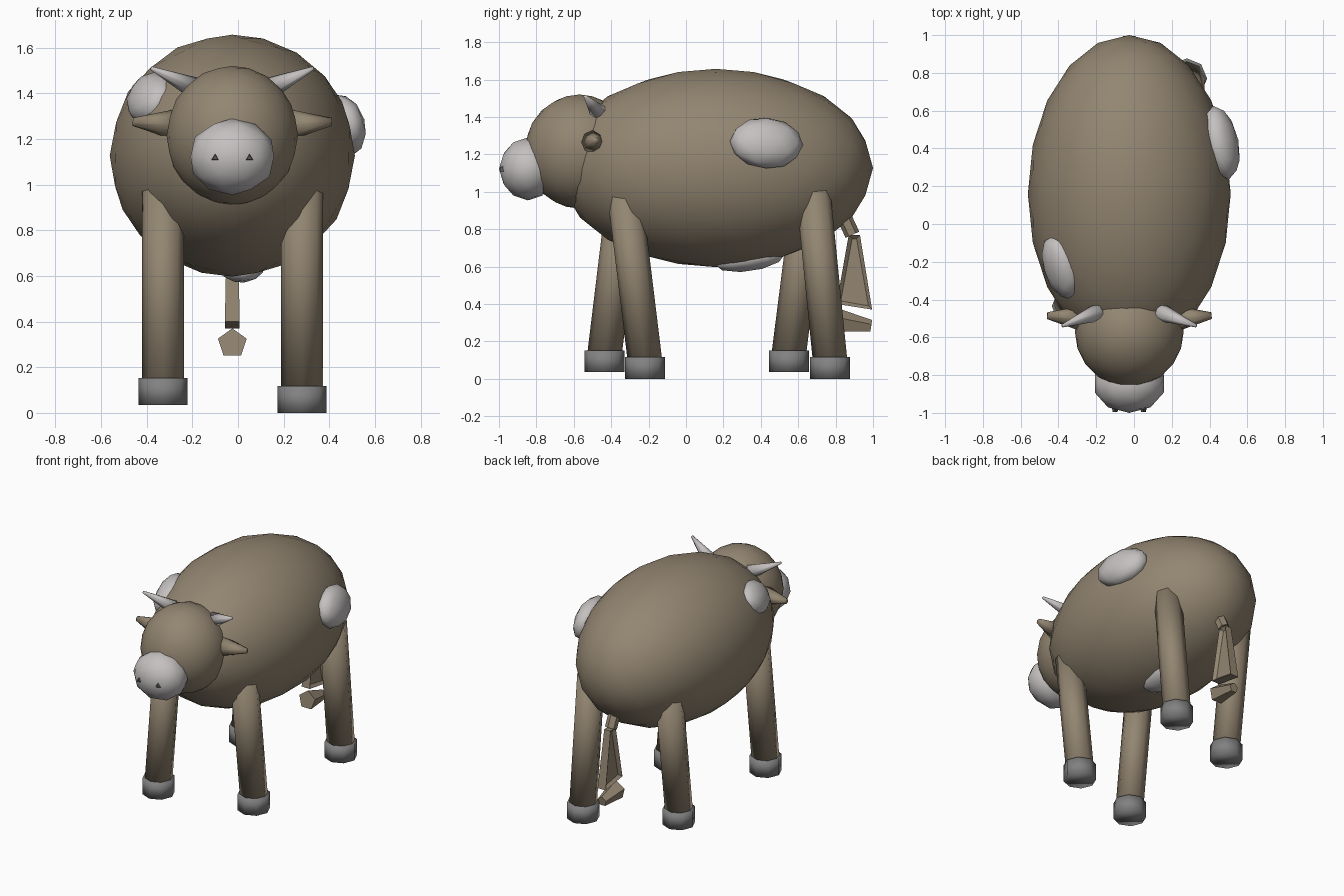
import bpy, bmesh
from mathutils import Vector, Matrix

cube = bpy.data.objects.get("Cube")
if cube:
    bpy.data.objects.remove(cube, do_unlink=True)

MID = -0.025  # plane of symmetry of the head


def material(name, rgb):
    m = bpy.data.materials.new(name)
    m.use_nodes = True
    m.diffuse_color = (*rgb, 1)
    m.node_tree.nodes["Principled BSDF"].inputs["Base Color"].default_value = (*rgb, 1)
    return m


HIDE = material("brown hide", (0.29, 0.235, 0.165))
PALE = material("pale grey", (0.56, 0.53, 0.53))
HOOF = material("hoof grey", (0.22, 0.22, 0.22))
DARK = material("nostril grey", (0.1, 0.09, 0.08))


def finish(name, bm, mat, smooth=True):
    mesh = bpy.data.meshes.new(name)
    bm.to_mesh(mesh)
    bm.free()
    mesh.materials.append(mat)
    for p in mesh.polygons:
        p.use_smooth = smooth
    ob = bpy.data.objects.new(name, mesh)
    bpy.context.collection.objects.link(ob)
    return ob


def ball(name, centre, radii, mat, detail=2, rotation=None):
    bm = bmesh.new()
    bmesh.ops.create_icosphere(bm, subdivisions=detail, radius=1)
    turn = rotation or Matrix.Identity(4)
    bm.transform(Matrix.Translation(centre) @ turn @ Matrix.Diagonal((*radii, 1)))
    return finish(name, bm, mat)


def tube(name, start, end, r1, r2, mat, sides=8, smooth=True):
    a, b = Vector(start), Vector(end)
    bm = bmesh.new()
    bmesh.ops.create_cone(bm, cap_ends=True, segments=sides, radius1=r1,
                          radius2=r2, depth=(b - a).length)
    turn = (b - a).to_track_quat('Z', 'Y').to_matrix().to_4x4()
    bm.transform(Matrix.Translation((a + b) / 2) @ turn)
    return finish(name, bm, mat, smooth)


# Body, head and muzzle
BODY = Vector((MID, 0.16, 1.127))
SIZE = Vector((0.537, 0.84, 0.53))
ball("body", BODY, SIZE, HIDE, 3)
ball("head", (MID, -0.57, 1.215), (0.288, 0.292, 0.305), HIDE, 3)
ball("muzzle", (MID, -0.845, 1.122), (0.192, 0.155, 0.168), PALE)


# Hide patches lying along the body surface
def patch(name, centre, radii):
    c = Vector(centre)
    n = Vector([(c[i] - BODY[i]) / SIZE[i] ** 2 for i in range(3)]).normalized()
    along = (Vector((0, 1, 0)) - n * n.y).normalized()
    turn = Matrix((n, along, n.cross(along))).transposed().to_4x4()
    ball(name, c, radii, PALE, 2, turn)


patch("left_flank_patch", (0.46, 0.43, 1.26), (0.09, 0.2, 0.14))
patch("right_shoulder_patch", (-0.385, -0.23, 1.38), (0.08, 0.18, 0.12))
patch("belly_patch", (0.02, 0.34, 0.64), (0.065, 0.19, 0.1))

# Paired features of the head
for side, s in (("left", 1), ("right", -1)):
    def at(x, y, z):
        return (MID + s * x, y, z)
    tube(side + "_horn", at(0.16, -0.465, 1.42), at(0.355, -0.54, 1.51),
         0.05, 0.008, PALE)
    tube(side + "_ear", at(0.25, -0.5, 1.263), at(0.435, -0.485, 1.275),
         0.068, 0.018, HIDE)
    tube(side + "_nostril", at(0.075, -0.96, 1.117), at(0.075, -0.995, 1.117),
         0.022, 0.015, DARK, 3, False)

# Legs: x, foot y, hip y, height of the sole
LEGS = {
    "left_front": (0.28, -0.22, -0.33, 0.0),
    "left_rear": (0.28, 0.77, 0.68, 0.0),
    "right_front": (-0.328, -0.435, -0.33, 0.035),
    "right_rear": (-0.328, 0.55, 0.66, 0.035),
}
for name, (x, foot, hip, sole) in LEGS.items():
    tube(name + "_leg", (x, foot, sole + 0.1), (x, hip, 1.0), 0.092, 0.092, HIDE)
    tube(name + "_hoof", (x, foot, sole), (x, foot, sole + 0.117), 0.107, 0.107, HOOF)

# Tail: a stub, a flared hollow-sided piece and a tuft
tube("tail_stub", (MID, 0.82, 0.92), (MID, 0.89, 0.77), 0.04, 0.04, HIDE, 6, False)

bm = bmesh.new()
bmesh.ops.create_cube(bm, size=1)
for v in bm.verts:
    low = v.co.z < 0
    v.co = Vector((MID + v.co.x * (0.065 if low else 0.05),
                   0.9 + v.co.y * (0.19 if low else 0.06),
                   (0.385 - v.co.y * 0.03) if low else 0.77))
sides = [f for f in bm.faces if abs(f.normal.x) > 0.9]
bmesh.ops.inset_individual(bm, faces=sides, thickness=0.028, depth=-0.02)
finish("tail_middle", bm, HIDE, False)

tube("tail_tuft", (MID, 0.82, 0.305), (MID, 0.99, 0.28), 0.066, 0.035, HIDE, 5, False)
